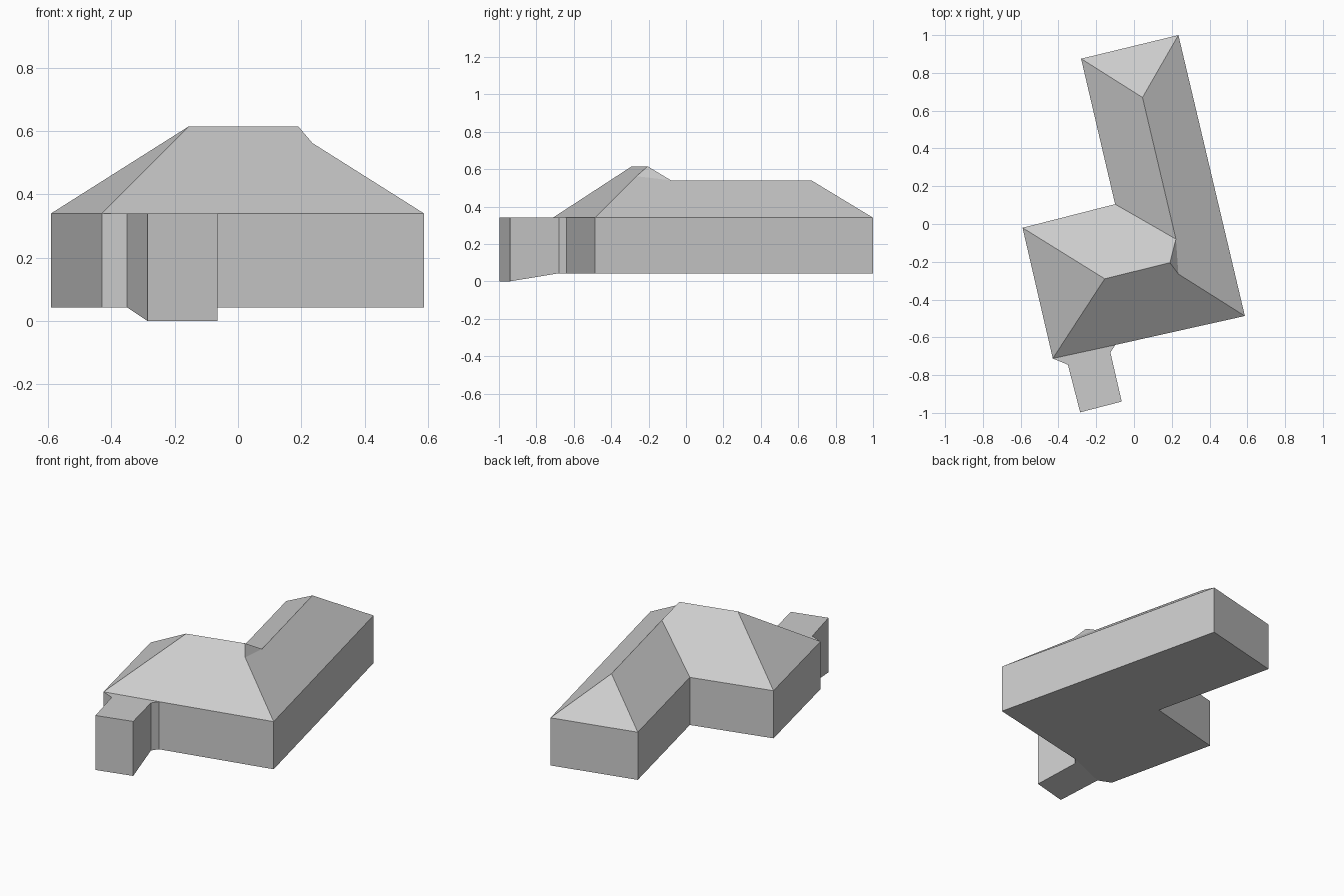
import bpy
import bmesh

cube = bpy.data.objects.get("Cube")
if cube:
    bpy.data.objects.remove(cube)

# One plain grey for the whole building
grey = bpy.data.materials.new("plain grey")
grey.use_nodes = True
COLOUR = (0.6, 0.6, 0.6, 1)
grey.diffuse_color = COLOUR
grey.node_tree.nodes["Principled BSDF"].inputs["Base Color"].default_value = COLOUR

BASE, EAVE, RIDGE, WING_RIDGE = 0.043, 0.34, 0.615, 0.54

# Plan corners of the house and of the entrance porch
plan = {
    "west": (-0.59, -0.02), "south_west": (-0.43, -0.712),
    "chamfer": (-0.35, -0.745), "porch_west": (-0.285, -0.997),
    "porch_east": (-0.065, -0.94), "flare": (-0.125, -0.68),
    "porch_root": (-0.098, -0.64), "south_east": (0.587, -0.487),
    "north_east": (0.235, 1.0), "north_west": (-0.28, 0.875),
    "inner": (-0.10, 0.105),
}

# Ridge points, each with its height
ridge = {
    "main_a": (-0.155, -0.29, RIDGE), "main_b": (0.19, -0.205, RIDGE),
    "hip": (0.235, -0.265, 0.562), "valley": (0.222, -0.08, WING_RIDGE),
    "wing_end": (0.045, 0.67, WING_RIDGE),
}


def low(name):
    # The porch drops to the ground at its front
    return (*plan[name], 0.0 if name in ("porch_west", "porch_east") else BASE)


def high(name):
    return ridge[name] if name in ridge else (*plan[name], EAVE)


def build(name, polygons):
    bm = bmesh.new()
    for polygon in polygons:
        bm.faces.new([bm.verts.new(p) for p in polygon])
    bmesh.ops.remove_doubles(bm, verts=bm.verts, dist=0.0005)
    mesh = bpy.data.meshes.new(name)
    bm.to_mesh(mesh)
    bm.free()
    mesh.materials.append(grey)
    obj = bpy.data.objects.new(name, mesh)
    bpy.context.collection.objects.link(obj)


def wall_run(names):
    return [(low(a), low(b), high(b), high(a)) for a, b in zip(names, names[1:])]


# Walls and floor of the L-shaped house
house = ["porch_root", "south_east", "north_east", "north_west",
         "inner", "west", "south_west", "chamfer"]
floor = [low(n) for n in reversed(house)]
build("house_walls", wall_run(house) + [floor])

# Porch with a flat top and a sloping underside
porch = ["chamfer", "porch_west", "porch_east", "flare", "porch_root"]
porch_top = [high(n) for n in porch + ["south_west"]]
porch_floor = [low(n) for n in reversed(porch)]
build("porch", wall_run(porch) + [porch_top, porch_floor])

# Hipped roof over the main block and the rear wing
slopes = [
    ("south_west", "porch_root", "south_east", "hip", "main_b", "main_a"),
    ("west", "south_west", "main_a"),
    ("inner", "west", "main_a", "main_b", "valley"),
    ("north_west", "inner", "valley", "wing_end"),
    ("north_east", "north_west", "wing_end"),
    ("south_east", "north_east", "wing_end", "valley", "hip"),
    ("hip", "valley", "main_b"),
]
build("hipped_roof", [[high(n) for n in slope] for slope in slopes])
